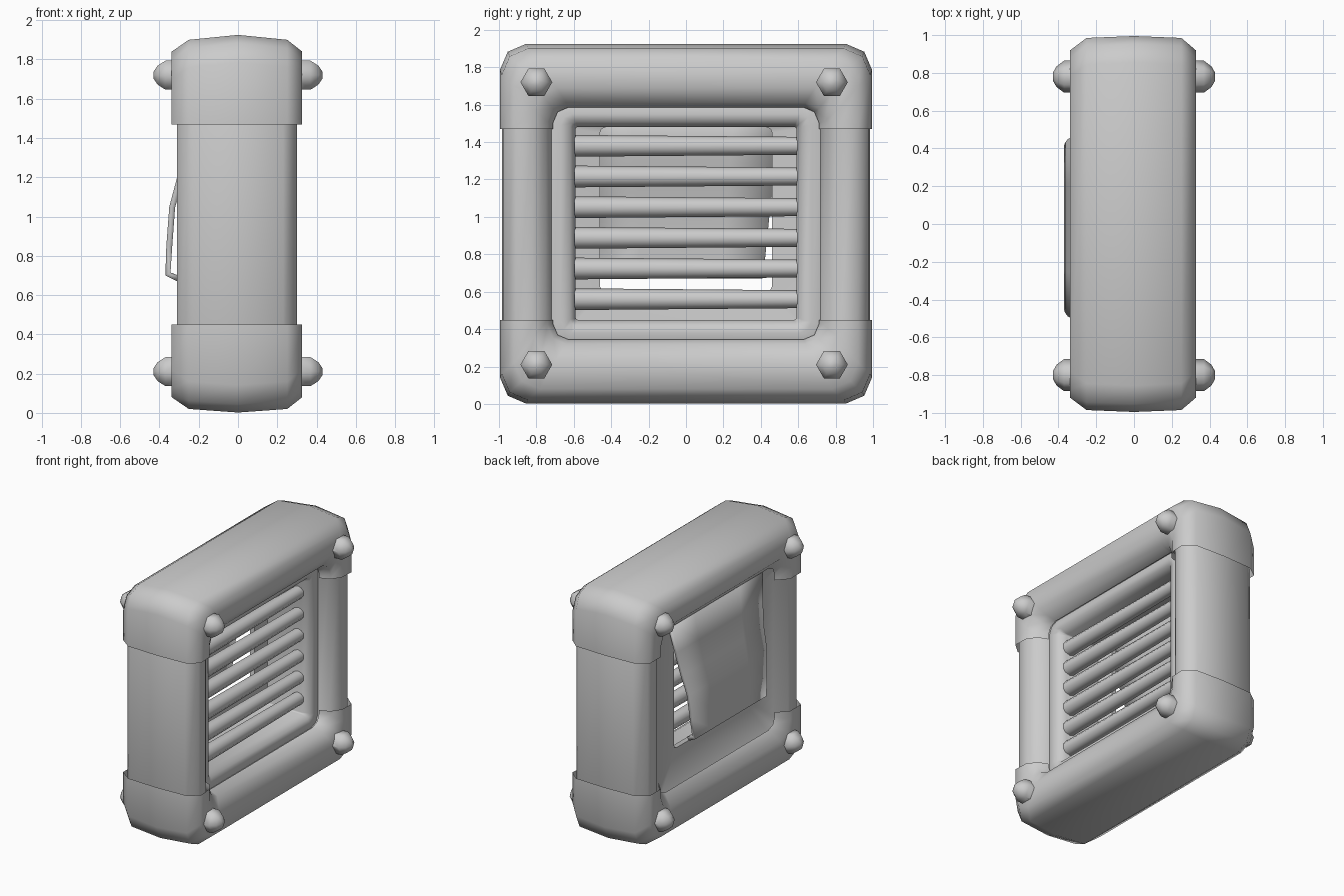
import bpy, bmesh, math
from mathutils import Matrix

cube = bpy.data.objects.get("Cube")
if cube:
    bpy.data.objects.remove(cube, do_unlink=True)

grey = bpy.data.materials.new("plain grey")
grey.use_nodes = True
grey.diffuse_color = (0.6, 0.6, 0.6, 1)
grey.node_tree.nodes["Principled BSDF"].inputs["Base Color"].default_value = grey.diffuse_color


def finish(name, bm, angle=60):
    bmesh.ops.recalc_face_normals(bm, faces=bm.faces)
    mesh = bpy.data.meshes.new(name)
    bm.to_mesh(mesh)
    bm.free()
    mesh.materials.append(grey)
    obj = bpy.data.objects.new(name, mesh)
    bpy.context.collection.objects.link(obj)
    bpy.ops.object.select_all(action='DESELECT')
    obj.select_set(True)
    bpy.context.view_layer.objects.active = obj
    bpy.ops.object.shade_smooth_by_angle(angle=math.radians(angle))
    return obj


def section(bm, x, y, low, high, c):
    """Rectangle with softened corners, lying across x."""
    mid, half = (low + high) / 2, (high - low) / 2
    corner = [(y, half - c), (y - 0.3 * c, half - 0.3 * c), (y - c, half)]
    pts = corner + [(-a, b) for a, b in reversed(corner)]
    pts += [(-a, -b) for a, b in pts]
    return [bm.verts.new((x, a, mid + b)) for a, b in pts]


def loft(sections, closed):
    bm = bmesh.new()
    rings = [section(bm, *s) for s in sections]
    n = len(rings[0])
    for k in range(len(rings) if closed else len(rings) - 1):
        r, s = rings[k], rings[(k + 1) % len(rings)]
        for i in range(n):
            j = (i + 1) % n
            bm.faces.new((r[i], r[j], s[j], s[i]))
    return bm


# Padded outer frame: inner edge on the louvre side round to the back
outer = [
    (0.18, 0.72, 0.335, 1.595, 0.08),
    (0.25, 0.75, 0.31, 1.62, 0.10),
    (0.295, 0.82, 0.23, 1.70, 0.12),
    (0.30, 0.91, 0.09, 1.83, 0.14),
    (0.23, 0.975, 0.03, 1.89, 0.14),
    (0.00, 0.985, 0.012, 1.915, 0.14),
    (-0.23, 0.975, 0.03, 1.89, 0.14),
    (-0.31, 0.91, 0.09, 1.83, 0.14),
    (-0.31, 0.80, 0.25, 1.68, 0.12),
    (-0.24, 0.72, 0.33, 1.60, 0.08),
]
# Back opening, inner sleeve and rounded ring round the louvres
inner = [
    (-0.22, 0.46, 0.60, 1.48, 0.03),
    (-0.18, 0.46, 0.60, 1.48, 0.03),
    (-0.16, 0.59, 0.45, 1.48, 0.01),
    (0.13, 0.59, 0.45, 1.48, 0.01),
    (0.18, 0.62, 0.42, 1.51, 0.03),
    (0.195, 0.67, 0.38, 1.55, 0.06),
]
finish("frame", loft(outer + inner, True))

# Thicker shells over the top and bottom of the frame
shell = []
for x, y, low, high, c in outer:
    grow = 0.01 if y > 0.85 else -0.01
    shell.append((x * 1.09, y + grow, low - grow, high + grow, c))
for name, height, up in (("top_cover", 1.47, -1), ("bottom_cover", 0.45, 1)):
    bm = loft(shell, False)
    bmesh.ops.bisect_plane(bm, geom=bm.verts[:] + bm.edges[:] + bm.faces[:],
                           plane_co=(0, 0, height), plane_no=(0, 0, up), clear_outer=True)
    finish(name, bm)

# Louvre slats, slightly tapered
for i in range(6):
    bm = bmesh.new()
    bmesh.ops.create_cone(bm, cap_ends=True, segments=10, radius1=0.058, radius2=0.048, depth=1.19)
    bm.transform(Matrix.Translation((0.10, 0, 1.38 - 0.164 * i))
                 @ Matrix.Rotation(math.radians(-90), 4, 'X'))
    finish("slat_%d" % (i + 1), bm)

# Domed bolts on both faces
profile = [(0.27, 0.085), (0.37, 0.085), (0.41, 0.055), (0.43, 0.02)]
for side, side_name in ((1, "left"), (-1, "right")):
    for y in (-0.80, 0.78):
        for z in (0.21, 1.72):
            bm = bmesh.new()
            rings = []
            for x, r in profile:
                rings.append([bm.verts.new((side * x, y + r * math.cos(i * math.tau / 6),
                                            z + r * math.sin(i * math.tau / 6))) for i in range(6)])
            for a, b in zip(rings, rings[1:]):
                for i in range(6):
                    j = (i + 1) % 6
                    bm.faces.new((a[i], a[j], b[j], b[i]))
            bm.faces.new(rings[0])
            bm.faces.new(rings[-1])
            finish("bolt_%s_%s_%s" % (side_name, "front" if y < 0 else "back",
                                      "low" if z < 1 else "high"), bm)

# Bowed flap hanging over the back opening, wider towards the top
bm = bmesh.new()
rows = []
for x, z, half in ((-0.31, 0.67, 0.43), (-0.37, 0.70, 0.435), (-0.365, 0.85, 0.45),
                   (-0.35, 1.05, 0.47), (-0.31, 1.20, 0.49), (-0.28, 1.38, 0.52),
                   (-0.25, 1.60, 0.56)):
    rows.append([bm.verts.new((x, -0.02 + half * t, z)) for t in (-1, -0.5, 0, 0.5, 1)])
for a, b in zip(rows, rows[1:]):
    for i in range(4):
        bm.faces.new((a[i], a[i + 1], b[i + 1], b[i]))
flap = finish("flap", bm)
mod = flap.modifiers.new("thickness", 'SOLIDIFY')
mod.thickness = 0.03
mod.offset = -1 if flap.data.polygons[-1].normal.x < 0 else 1
